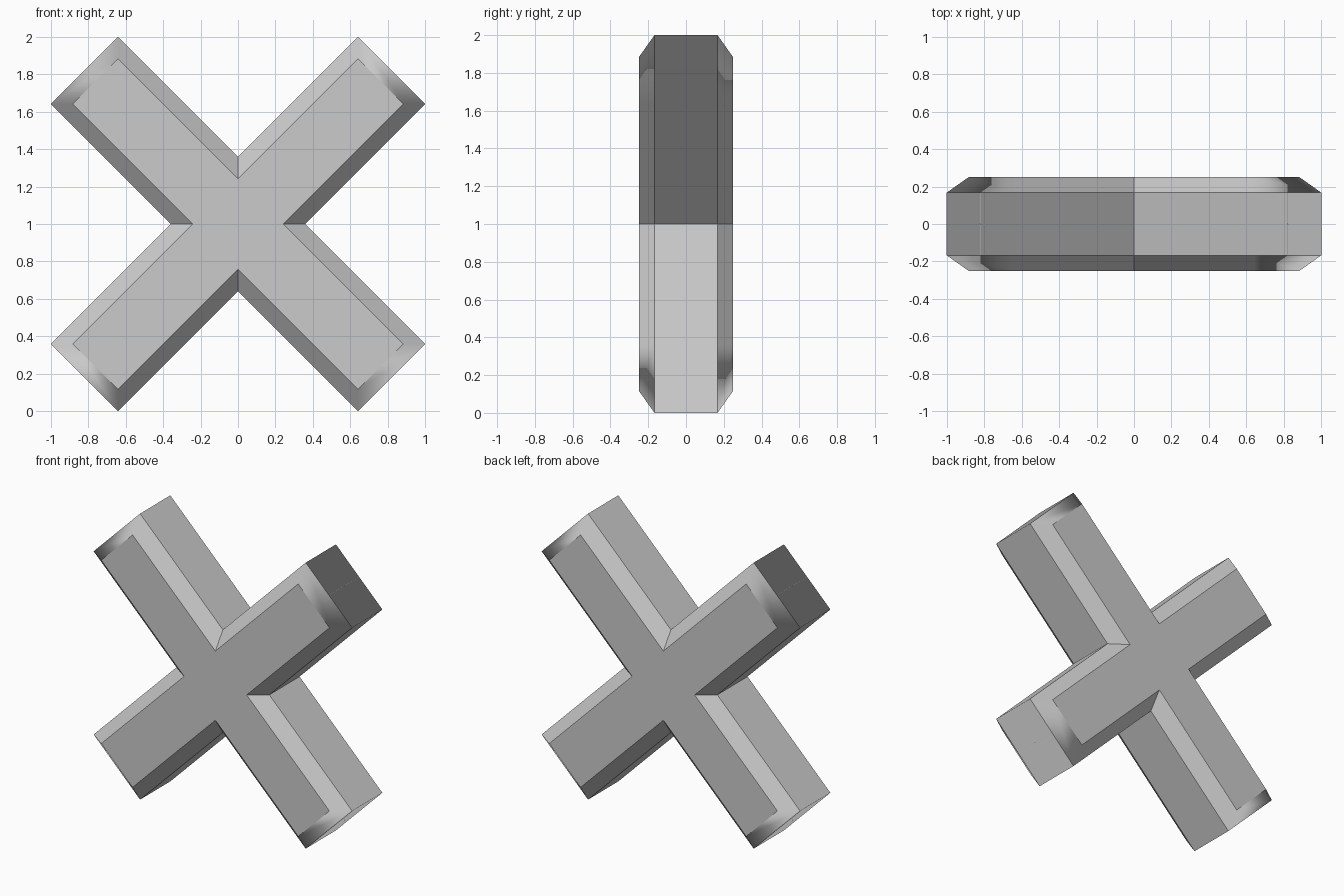
import bpy, bmesh, math

cube = bpy.data.objects.get("Cube")
if cube:
    bpy.data.objects.remove(cube)

LENGTH, WIDTH = 1.16, 0.254     # arm reach and half width
BEVEL, DEPTH = 0.083, 0.25      # chamfer size and half thickness


def cross_outline(length, width):
    """Diagonal cross outline: a notch and two tip corners for each arm."""
    points = []
    for arm in range(4):
        a = math.radians(45 + 90 * arm)
        for along, across in ((width, -width), (length, -width), (length, width)):
            points.append((along * math.cos(a) - across * math.sin(a),
                           along * math.sin(a) + across * math.cos(a)))
    return points


# Single grey material
grey = bpy.data.materials.new("plain grey")
grey.use_nodes = True
colour = (0.6, 0.6, 0.6, 1)
grey.diffuse_color = colour
grey.node_tree.nodes["Principled BSDF"].inputs["Base Color"].default_value = colour

# Cross body: four outline rings from front to back
bm = bmesh.new()
rings = []
for y, inset in ((-DEPTH, BEVEL), (BEVEL - DEPTH, 0), (DEPTH - BEVEL, 0), (DEPTH, BEVEL)):
    outline = cross_outline(LENGTH - inset, WIDTH - inset)
    rings.append([bm.verts.new((x, y, z + 1)) for x, z in outline])
count = len(rings[0])

# Chamfers, walls and the two flat faces
for near, far in zip(rings, rings[1:]):
    for i in range(count):
        j = (i + 1) % count
        bm.faces.new((near[i], near[j], far[j], far[i]))
bm.faces.new(rings[0])
bm.faces.new(rings[-1])
bmesh.ops.recalc_face_normals(bm, faces=bm.faces)

# Smooth across the arm tip corners, sharp on rims and inner notches
for face in bm.faces:
    face.smooth = True
for edge in bm.edges:
    edge.smooth = False
for near, far in zip(rings, rings[1:]):
    for i in range(count):
        if i % 3:
            bm.edges.get((near[i], far[i])).smooth = True

mesh = bpy.data.meshes.new("cross_body")
bm.to_mesh(mesh)
bm.free()
mesh.materials.append(grey)
body = bpy.data.objects.new("cross_body", mesh)
bpy.context.collection.objects.link(body)

# Long sides stay flat while the tips shade softly
normals = body.modifiers.new("side_normals", 'WEIGHTED_NORMAL')
normals.mode = 'FACE_AREA'
normals.weight = 100
normals.keep_sharp = True
